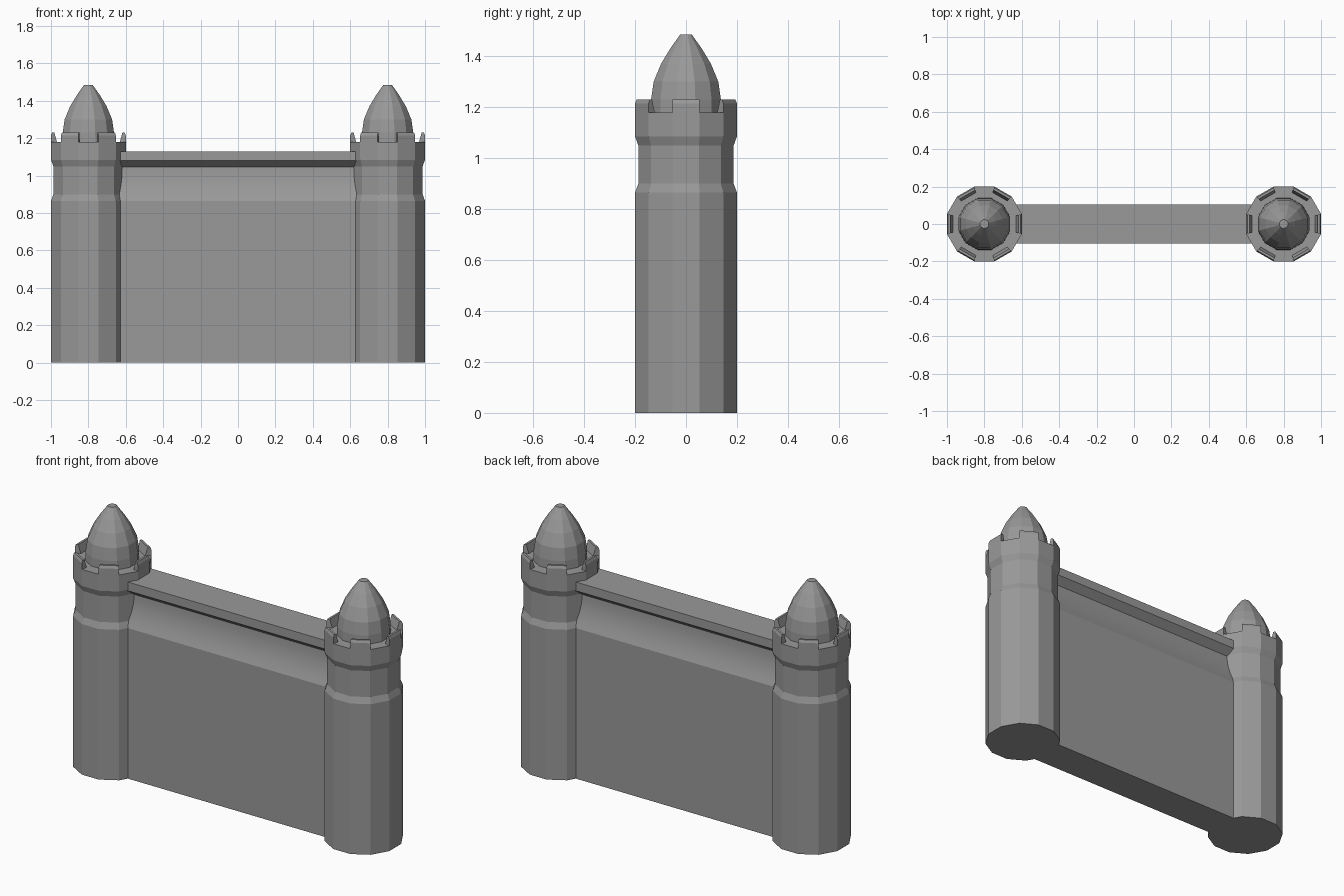
import bpy, bmesh, math

if "Cube" in bpy.data.objects:
    bpy.data.objects.remove(bpy.data.objects["Cube"], do_unlink=True)

stone = bpy.data.materials.new("grey stone")
stone.use_nodes = True
stone.diffuse_color = (0.32, 0.32, 0.32, 1)
stone.node_tree.nodes["Principled BSDF"].inputs["Base Color"].default_value = (0.32, 0.32, 0.32, 1)

SIDES = 12
STEP = 2 * math.pi / SIDES


def finish(name, bm):
    bmesh.ops.recalc_face_normals(bm, faces=bm.faces)
    mesh = bpy.data.meshes.new(name)
    bm.to_mesh(mesh)
    bm.free()
    mesh.materials.append(stone)
    obj = bpy.data.objects.new(name, mesh)
    bpy.context.collection.objects.link(obj)
    return obj


def corner(cx, apothem, i, z):
    r = apothem / math.cos(STEP / 2)
    a = (i - 0.5) * STEP
    return (cx + r * math.cos(a), r * math.sin(a), z)


def lathe(name, cx, profile):
    """Capped twelve-sided solid from (apothem, height) pairs."""
    bm = bmesh.new()
    rings = [[bm.verts.new(corner(cx, r, i, z)) for i in range(SIDES)] for r, z in profile]
    for low, high in zip(rings, rings[1:]):
        for i in range(SIDES):
            j = (i + 1) % SIDES
            bm.faces.new((low[i], low[j], high[j], high[i]))
    bm.faces.new(rings[0])
    bm.faces.new(rings[-1])
    return finish(name, bm)


def merlons(name, cx):
    """Blocks on every second side of the parapet, sloped inside."""
    section = [(0.2, 1.18), (0.2, 1.215), (0.194, 1.23), (0.182, 1.23), (0.168, 1.18)]
    bm = bmesh.new()
    for i in range(0, SIDES, 2):
        ends = [[bm.verts.new(corner(cx, r, i + k, z)) for r, z in section] for k in (0, 1)]
        n = len(section)
        for a in range(n):
            b = (a + 1) % n
            bm.faces.new((ends[0][a], ends[0][b], ends[1][b], ends[1][a]))
        for end in ends:
            bm.faces.new(end)
    return finish(name, bm)


# Two towers, each with a shaft, battlements and a pointed dome
shaft = [(0.2, 0), (0.2, 0.865), (0.187, 0.9), (0.187, 1.05), (0.2, 1.085), (0.2, 1.18)]
dome = [(0.138, 1.18), (0.137, 1.23), (0.127, 1.3), (0.098, 1.37), (0.062, 1.43), (0.023, 1.485)]
for side, cx in (("left", 0.8), ("right", -0.8)):
    lathe(side + "_tower", cx, shaft)
    merlons(side + "_battlements", cx)
    lathe(side + "_dome", cx, dome)

# Wall between the towers: concave shoulder under an overhanging coping
half = [(0.103, 0), (0.103, 0.865)]
for k in range(1, 7):
    t = k / 6
    half.append((0.06 + 0.043 * (1 - t) ** 2, 0.865 + 0.18 * t))
half += [(0.103, 1.08), (0.103, 1.13)]
outline = half + [(-y, z) for y, z in reversed(half)]
bm = bmesh.new()
face = bm.faces.new([bm.verts.new((-0.72, y, z)) for y, z in outline])
grown = bmesh.ops.extrude_face_region(bm, geom=[face], use_keep_orig=True)
moved = [v for v in grown["geom"] if isinstance(v, bmesh.types.BMVert)]
bmesh.ops.translate(bm, verts=moved, vec=(1.44, 0, 0))
wall = finish("wall", bm)
bpy.ops.object.select_all(action="DESELECT")
wall.select_set(True)
bpy.context.view_layer.objects.active = wall
bpy.ops.object.shade_smooth_by_angle(angle=math.radians(11))
